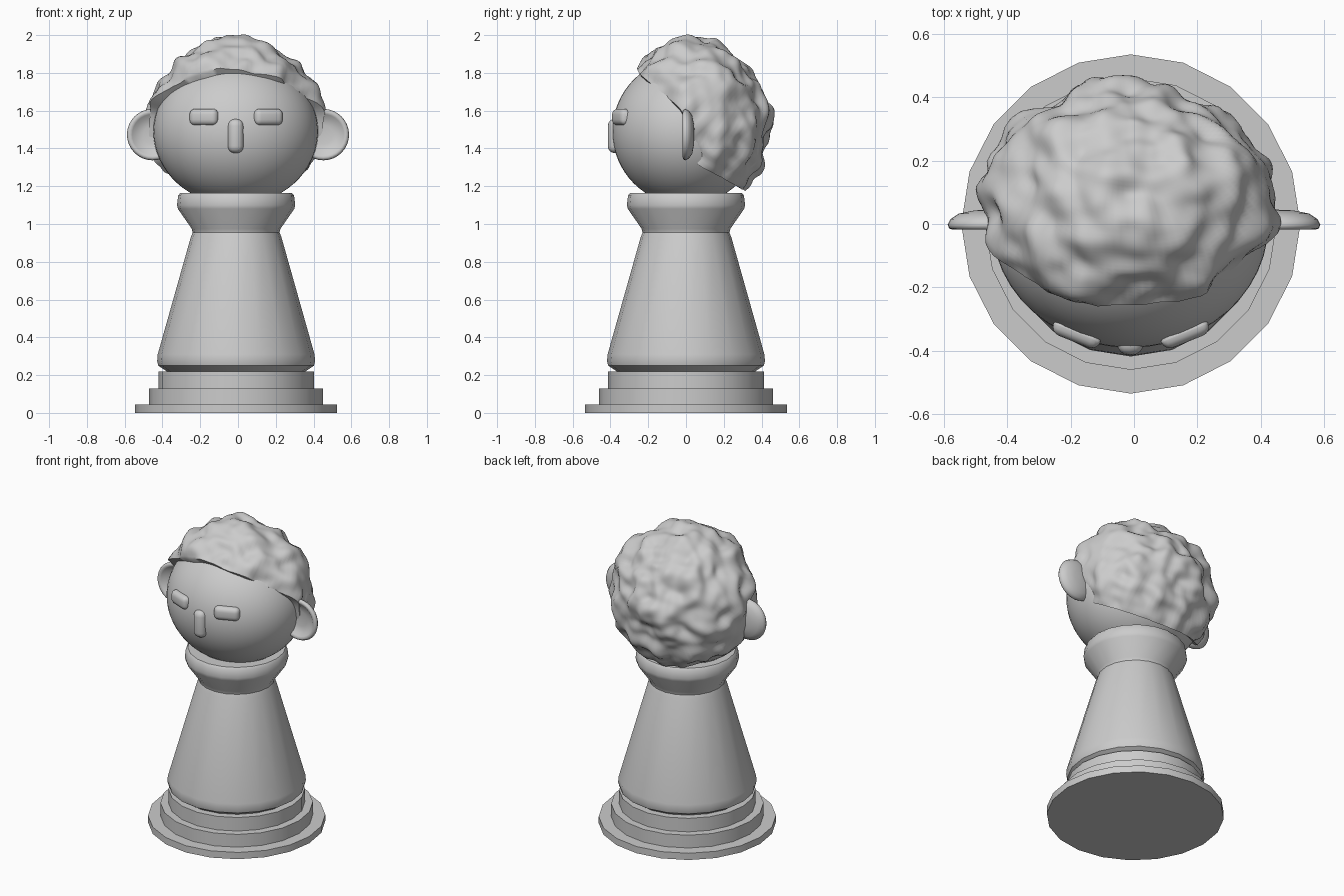
import bpy, bmesh, math
from mathutils import Vector, Matrix, noise

if "Cube" in bpy.data.objects:
    bpy.data.objects.remove(bpy.data.objects["Cube"])

CX = -0.01          # axis of the turned body
SIDES = 20


def finish(name, bm, angle=35):
    bmesh.ops.recalc_face_normals(bm, faces=bm.faces[:])
    me = bpy.data.meshes.new(name)
    bm.to_mesh(me)
    bm.free()
    ob = bpy.data.objects.new(name, me)
    bpy.context.collection.objects.link(ob)
    me.shade_smooth()
    me.set_sharp_from_angle(angle=math.radians(angle))
    return ob


def bridge_rings(bm, rings):
    for a, b in zip(rings, rings[1:]):
        n = len(a)
        for i in range(n):
            bm.faces.new((a[i], a[(i + 1) % n], b[(i + 1) % n], b[i]))


def lathe(name, profile, loc, sides=SIDES, rot=None, angle=35):
    """Turn (radius, height) points round z, capping both ends."""
    bm = bmesh.new()
    rings = []
    for r, z in profile:
        rings.append([bm.verts.new((r * math.cos(2 * math.pi * i / sides),
                                    r * math.sin(2 * math.pi * i / sides), z))
                      for i in range(sides)])
    bridge_rings(bm, rings)
    bm.faces.new(rings[0])
    bm.faces.new(rings[-1])
    if rot:
        bmesh.ops.transform(bm, matrix=rot, verts=bm.verts[:])
    bmesh.ops.translate(bm, vec=loc, verts=bm.verts[:])
    return finish(name, bm, angle)


def pill(name, size, loc, turn=0.0, bevel=0.03):
    """Rounded block."""
    bm = bmesh.new()
    bmesh.ops.create_cube(bm, size=1)
    bmesh.ops.scale(bm, vec=size, verts=bm.verts[:])
    bmesh.ops.bevel(bm, geom=bm.edges[:], offset=bevel, segments=4,
                    profile=0.5, affect='EDGES')
    bmesh.ops.transform(bm, verts=bm.verts[:],
                        matrix=Matrix.Translation(loc) @ Matrix.Rotation(turn, 4, 'Z'))
    return finish(name, bm, 60)


# stepped base
for name, r, z0, z1 in (("base_plate", 0.535, 0, 0.045),
                        ("base_step", 0.46, 0.04, 0.13),
                        ("base_top_step", 0.412, 0.125, 0.22)):
    lathe(name, [(r, z0), (r, z1)], (CX, 0, 0))

# tapered body with collar
lathe("body", [(0.35, 0.21), (0.37, 0.222), (0.412, 0.25), (0.418, 0.275), (0.415, 0.31),
               (0.24, 0.93), (0.23, 0.955), (0.235, 0.975), (0.308, 1.08), (0.313, 1.10),
               (0.307, 1.15), (0.295, 1.165)], (CX, 0, 0))

# head
HEAD = Vector((CX - 0.002, 0, 1.49))
bm = bmesh.new()
bmesh.ops.create_uvsphere(bm, u_segments=48, v_segments=32, radius=1)
bmesh.ops.scale(bm, vec=(0.436, 0.39, 0.39), verts=bm.verts[:])
bmesh.ops.translate(bm, vec=HEAD, verts=bm.verts[:])
finish("head", bm)

# ears (dished discs facing forward) and eyes
EAR = [(0.005, -0.045), (0.05, -0.043), (0.10, -0.033), (0.127, -0.015), (0.136, 0.002),
       (0.131, 0.014), (0.120, 0.018), (0.108, 0.012), (0.09, -0.004), (0.05, -0.012),
       (0.005, -0.013)]
to_front = Matrix.Rotation(math.radians(90), 4, 'X')
for side, label in ((-1, "left"), (1, "right")):
    lathe("ear_" + label, EAR, (side * 0.452, 0, 1.473), 32, to_front, 70)
    pill("eye_" + label, (0.16, 0.06, 0.088), (CX + side * 0.17, -0.343, 1.566),
         side * math.radians(22))

# nose
pill("nose", (0.084, 0.09, 0.182), (CX - 0.002, -0.369, 1.466), 0, 0.038)

# hair: wavy cap swept from a pole at the upper back out to the hairline
HAIR = Vector((-0.02, 0.06, 1.545))
tilt = Matrix.Rotation(math.radians(20), 3, 'X')
pole = Matrix.Rotation(math.radians(-45), 3, 'X')
HAIRLINE = [(1.0, 0.75), (1.18, 0.31), (1.33, 0.04), (1.60, -0.01), (1.80, -0.25), (2.1, -0.32)]


def hair_point(phi, theta):
    d = pole @ Vector((math.sin(theta) * math.cos(phi), math.sin(theta) * math.sin(phi),
                       math.cos(theta)))
    e = tilt.transposed() @ d
    r = 1 / math.sqrt((e.x / 0.45) ** 2 + (e.y / 0.365) ** 2 + (e.z / 0.435) ** 2)
    p = d * r
    bump = noise.noise(p * 7.5 + Vector((3.1, 0.7, 5.2)))
    bump += 0.45 * noise.noise(p * 14)
    return HAIR + d * (r + 0.008 + 0.045 * bump)


def behind_hairline(p):
    for (z0, y0), (z1, y1) in zip(HAIRLINE, HAIRLINE[1:]):
        if p.z <= z1:
            return p.y > y0 + (y1 - y0) * (p.z - z0) / (z1 - z0)
    return True


N, M = 112, 56
limits = []
for i in range(N):
    phi, theta = 2 * math.pi * i / N, 0.5
    while theta < 2.6 and behind_hairline(hair_point(phi, theta)):
        theta += 0.01
    limits.append(theta)
for _ in range(2):  # even out the edge
    limits = [(limits[i - 1] + limits[i] + limits[(i + 1) % N]) / 3 for i in range(N)]
bm = bmesh.new()
rings = [[bm.verts.new(hair_point(2 * math.pi * i / N, limits[i] * j / M)) for i in range(N)]
         for j in range(1, M + 1)]
for k in (0.8, 0.5):  # lip tucked into the head
    rings.append([bm.verts.new(HEAD.lerp(v.co, k)) for v in rings[M - 1]])
bridge_rings(bm, rings)
tip = bm.verts.new(hair_point(0, 0))
for i in range(N):
    bm.faces.new((tip, rings[0][(i + 1) % N], rings[0][i]))
finish("hair", bm, 50)
